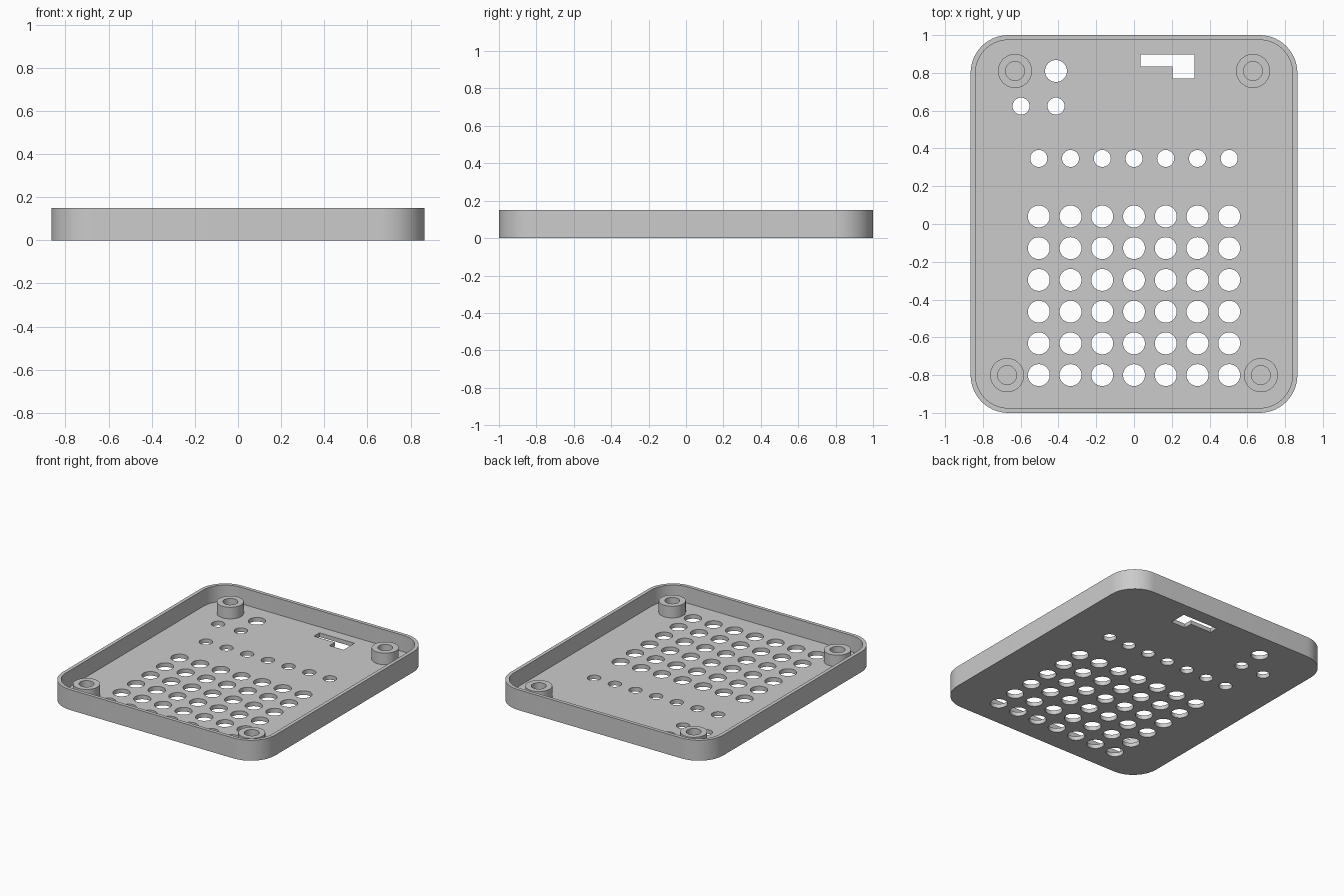
import bpy
import bmesh
from math import sin, cos, pi, radians

HEIGHT, FLOOR, WALL = 0.15, 0.03, 0.026
HALF_X, HALF_Y, CORNER = 0.865, 1.0, 0.2
PITCH = 0.168
BIG, SMALL = 0.058, 0.045

if "Cube" in bpy.data.objects:
    bpy.data.objects.remove(bpy.data.objects["Cube"])

grey = bpy.data.materials.new("plain grey")
grey.use_nodes = True
colour = (0.6, 0.6, 0.6, 1)
grey.diffuse_color = colour
grey.node_tree.nodes["Principled BSDF"].inputs["Base Color"].default_value = colour


def circle(x, y, r, n=40):
    return [(x + r * cos(2 * pi * i / n), y + r * sin(2 * pi * i / n)) for i in range(n)]


def rounded_rect(hx, hy, r, n=14):
    points = []
    for k, (sx, sy) in enumerate([(1, 1), (-1, 1), (-1, -1), (1, -1)]):
        for i in range(n + 1):
            a = pi / 2 * (k + i / n)
            points.append((sx * (hx - r) + r * cos(a), sy * (hy - r) + r * sin(a)))
    return points


def prisms(name, outlines, z0, z1):
    """One object holding an upright solid for every outline."""
    bm = bmesh.new()
    for outline in outlines:
        base = bm.faces.new([bm.verts.new((x, y, z0)) for x, y in outline])
        new = bmesh.ops.extrude_face_region(bm, geom=[base], use_keep_orig=True)["geom"]
        verts = [v for v in new if isinstance(v, bmesh.types.BMVert)]
        bmesh.ops.translate(bm, verts=verts, vec=(0, 0, z1 - z0))
    bmesh.ops.recalc_face_normals(bm, faces=bm.faces)
    mesh = bpy.data.meshes.new(name)
    bm.to_mesh(mesh)
    bm.free()
    mesh.materials.append(grey)
    obj = bpy.data.objects.new(name, mesh)
    bpy.context.collection.objects.link(obj)
    return obj


def cut(obj, cutters):
    """Subtract the cutters, bake the result and drop the cutters."""
    for cutter in cutters:
        cutter.hide_render = True
        mod = obj.modifiers.new("cut", "BOOLEAN")
        mod.operation, mod.solver, mod.object = "DIFFERENCE", "EXACT", cutter
    graph = bpy.context.evaluated_depsgraph_get()
    baked = bpy.data.meshes.new_from_object(obj.evaluated_get(graph))
    obj.modifiers.clear()
    obj.data = baked
    for cutter in cutters:
        bpy.data.objects.remove(cutter)


def smooth(obj):
    bpy.ops.object.select_all(action="DESELECT")
    obj.select_set(True)
    bpy.context.view_layer.objects.active = obj
    bpy.ops.object.shade_smooth_by_angle(angle=radians(30))


# Openings: button grid, indicator row, corner holes and the stepped slot
columns = [PITCH * i for i in range(-3, 4)]
openings = [circle(x, -0.80 + PITCH * row, BIG) for row in range(6) for x in columns]
openings += [circle(x, 0.347, SMALL) for x in columns]
openings += [circle(-0.413, 0.81, BIG), circle(-0.413, 0.624, SMALL), circle(-0.598, 0.624, SMALL)]
openings.append([(0.034, 0.897), (0.034, 0.833), (0.204, 0.833),
                 (0.204, 0.77), (0.32, 0.77), (0.32, 0.897)])

# Tray with a rim
tray = prisms("tray", [rounded_rect(HALF_X, HALF_Y, CORNER)], 0, HEIGHT)
pocket = prisms("pocket_cutter",
                [rounded_rect(HALF_X - WALL, HALF_Y - WALL, CORNER - WALL)], FLOOR, HEIGHT + 0.1)
holes = prisms("hole_cutter", openings, -0.1, HEIGHT + 0.1)
cut(tray, [pocket, holes])
smooth(tray)

# Hollow screw posts
for end, px, py in [("back", 0.63, 0.81), ("front", 0.672, -0.80)]:
    for side, s in [("left", 1), ("right", -1)]:
        post = prisms(f"{end}_{side}_post", [circle(s * px, py, 0.09)], FLOOR - 0.005, 0.115)
        cut(post, [prisms("bore_cutter", [circle(s * px, py, 0.05)], -0.1, HEIGHT + 0.1)])
        smooth(post)
